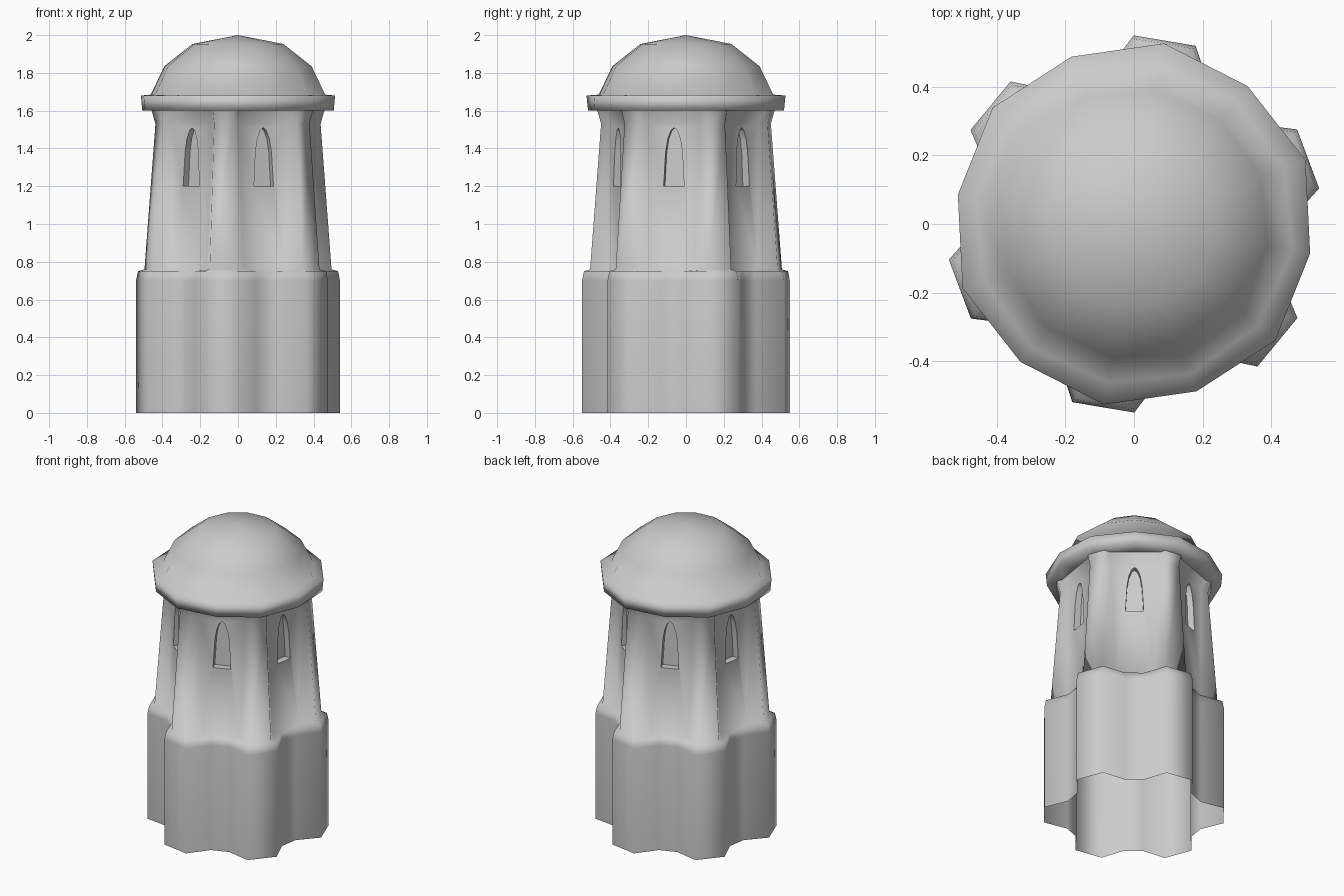
import bpy, bmesh
from math import radians, cos, sin
from mathutils import Matrix

cube = bpy.data.objects.get("Cube")
if cube:
    bpy.data.objects.remove(cube, do_unlink=True)

SIDES = 6
STEP = 360 / SIDES
START = 20.5      # direction of the first buttress

stone = bpy.data.materials.new("grey_stone")
stone.use_nodes = True
grey = (0.6, 0.6, 0.6, 1)
stone.diffuse_color = grey
stone.node_tree.nodes["Principled BSDF"].inputs["Base Color"].default_value = grey


def polar(r, angle, z):
    return (r * cos(radians(angle)), r * sin(radians(angle)), z)


def loft(bm, rings):
    """Skin a list of point rings and return the vertex loops."""
    loops = [[bm.verts.new(p) for p in ring] for ring in rings]
    for low, high in zip(loops, loops[1:]):
        n = len(low)
        for i in range(n):
            j = (i + 1) % n
            bm.faces.new((low[i], low[j], high[j], high[i]))
    return loops


def finish(bm, name):
    bmesh.ops.recalc_face_normals(bm, faces=bm.faces)
    mesh = bpy.data.meshes.new(name)
    bm.to_mesh(mesh)
    bm.free()
    mesh.materials.append(stone)
    obj = bpy.data.objects.new(name, mesh)
    bpy.context.collection.objects.link(obj)
    return obj


def smooth(obj, angle):
    bpy.ops.object.select_all(action="DESELECT")
    obj.select_set(True)
    bpy.context.view_layer.objects.active = obj
    bpy.ops.object.shade_smooth_by_angle(angle=radians(angle))


# Tower body: height, buttress radius and half angle, recess radius and half angle
levels = [
    (0.00, 0.550, 9.6, 0.435, 7.7),
    (0.70, 0.550, 9.6, 0.435, 7.7),
    (0.75, 0.540, 9.2, 0.428, 7.7),
    (0.76, 0.508, 7.6, 0.416, 16.0),
    (1.53, 0.450, 6.8, 0.408, 20.5),
    (1.60, 0.470, 7.0, 0.440, 20.5),
]


def star(z, r_out, a_out, r_in, a_in):
    points = []
    for k in range(SIDES):
        a = START + k * STEP
        b = a + STEP / 2
        points += [polar(r_out, a - a_out, z), polar(r_out, a + a_out, z),
                   polar(r_in, b - a_in, z), polar(r_in, b + a_in, z)]
    return points


bm = bmesh.new()
loops = loft(bm, [star(*level) for level in levels])
bm.faces.new(loops[0])
bm.faces.new(loops[-1])
body = finish(bm, "tower_body")

# Pointed arch window cutters, one in each recess
half_arch = [(0.055, 1.20), (0.045, 1.38), (0.034, 1.45), (0.017, 1.495)]
arch = half_arch + [(0, 1.51)] + [(-y, z) for y, z in reversed(half_arch)]
bm = bmesh.new()
for k in range(SIDES):
    turn = Matrix.Rotation(radians(START + (k + 0.5) * STEP), 4, "Z")
    ends = loft(bm, [[turn @ Matrix.Translation((x, y, z)).translation for y, z in arch]
                     for x in (0.345, 0.6)])
    for end in ends:
        bm.faces.new(end)
cutter = finish(bm, "window_cutter")
cut = body.modifiers.new("windows", "BOOLEAN")
cut.operation = "DIFFERENCE"
cut.solver = "EXACT"
cut.object = cutter
bpy.context.view_layer.objects.active = body
bpy.ops.object.modifier_apply(modifier=cut.name)
bpy.data.objects.remove(cutter, do_unlink=True)

# Open the underside and the hidden top
bm = bmesh.new()
bm.from_mesh(body.data)
caps = [f for f in bm.faces
        if all(v.co.z < 0.001 for v in f.verts) or all(v.co.z > 1.599 for v in f.verts)]
bmesh.ops.delete(bm, geom=caps, context="FACES")
bm.to_mesh(body.data)
bm.free()
smooth(body, 85)

# Domed roof with its cornice: radius, height, extra radius over the buttresses
profile = [(0.41, 1.60, 0), (0.514, 1.60, 0.012), (0.521, 1.68, 0.013), (0.468, 1.685, 0),
           (0.395, 1.835, 0), (0.244, 1.953, 0)]
bm = bmesh.new()
loops = loft(bm, [[polar(r + (extra if i % 2 == 0 else 0), START + i * STEP / 2, z)
                   for i in range(2 * SIDES)] for r, z, extra in profile])
apex = bm.verts.new((0, 0, 2))
top = loops[-1]
for i, v in enumerate(top):
    bm.faces.new((v, top[(i + 1) % len(top)], apex))
smooth(finish(bm, "domed_roof"), 100)
